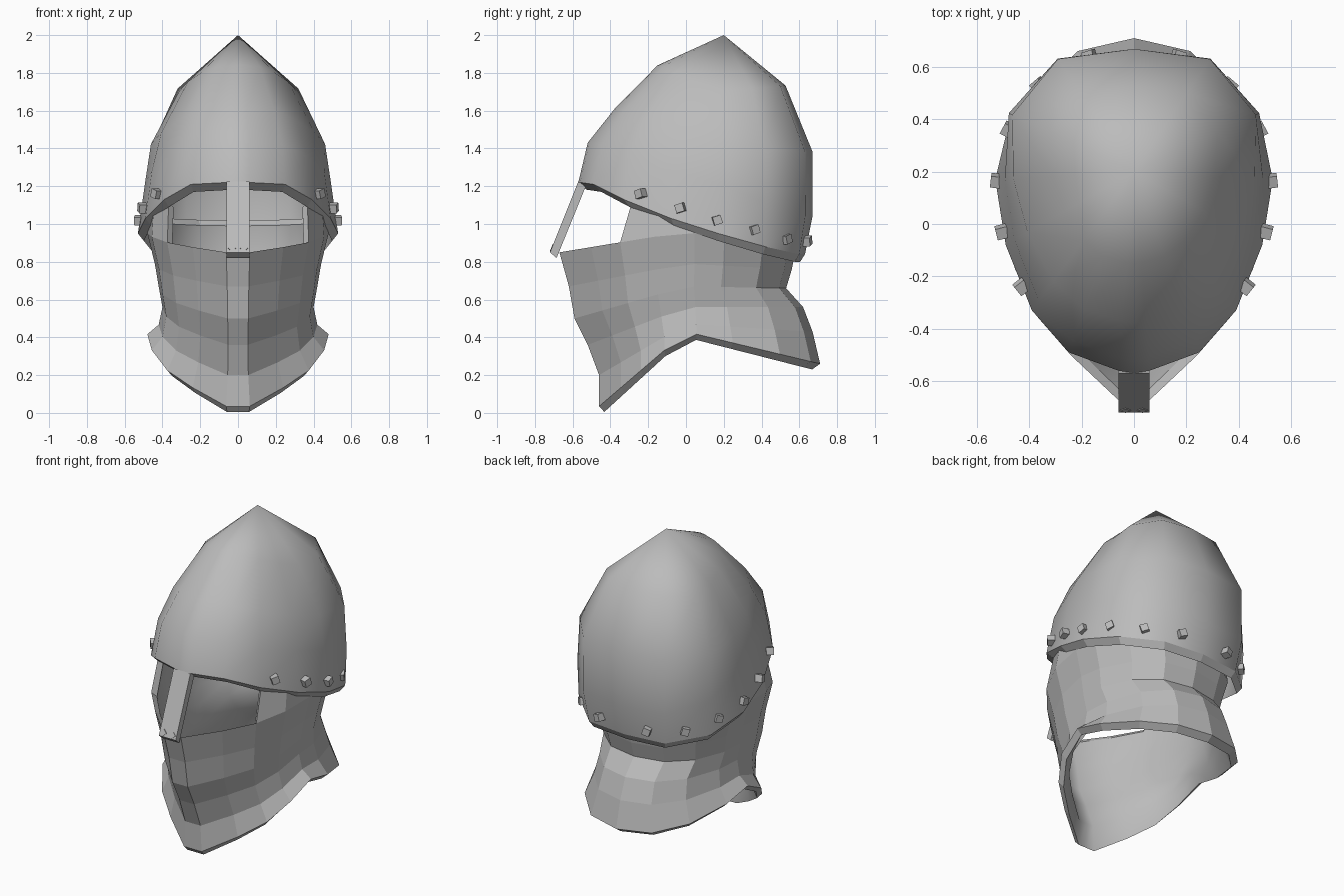
import bpy, bmesh, math
from mathutils import Vector, Matrix

cube = bpy.data.objects.get("Cube")
if cube:
    bpy.data.objects.remove(cube)

steel = bpy.data.materials.new("grey_steel")
steel.use_nodes = True
steel.diffuse_color = (0.5, 0.5, 0.5, 1)
steel.node_tree.nodes["Principled BSDF"].inputs["Base Color"].default_value = steel.diffuse_color


def lerp(a, b, t):
    return a + (b - a) * t


def finish(name, bm):
    bmesh.ops.recalc_face_normals(bm, faces=bm.faces)
    mesh = bpy.data.meshes.new(name)
    bm.to_mesh(mesh)
    bm.free()
    mesh.materials.append(steel)
    obj = bpy.data.objects.new(name, mesh)
    bpy.context.collection.objects.link(obj)
    return obj


def around(half):
    """Mirror a front-to-back half outline into a closed ring."""
    return half + [(-x, y, z) for x, y, z in half[-2:0:-1]]


def shell(name, rings, keep, inner, smooth, apex=None):
    """Loft rings into a wall with thickness; the inner wall is always smooth."""
    bm = bmesh.new()
    n = len(rings[0])
    outer = [[bm.verts.new(p) for p in ring] for ring in rings]
    for r in range(len(rings) - 1):
        for i in range(n):
            j = (i + 1) % n
            if keep(r, i, j):
                bm.faces.new((outer[r][i], outer[r][j], outer[r + 1][j], outer[r + 1][i]))
    if apex:
        tip = bm.verts.new(apex)
        for i in range(n):
            bm.faces.new((outer[-1][i], outer[-1][(i + 1) % n], tip))
    bmesh.ops.delete(bm, geom=[v for v in bm.verts if not v.link_faces], context='VERTS')
    faces, border = list(bm.faces), [e for e in bm.edges if e.is_boundary]
    twin = {v: bm.verts.new(inner(v.co)) for v in list(bm.verts)}
    for f in faces:
        f.smooth = smooth
        bm.faces.new([twin[v] for v in reversed(f.verts)]).smooth = True
    for e in border:
        a, b = e.verts
        bm.faces.new((a, b, twin[b], twin[a])).smooth = False
        e.smooth = False
        bm.edges.get((twin[a], twin[b])).smooth = False
    return finish(name, bm)


# Pointed skull: rim outline, then meridian bulge for front, side and back
rim = [(0, -.57, 1.22), (.06, -.56, 1.22), (.25, -.49, 1.21), (.39, -.33, 1.13),
       (.49, -.08, 1.03), (.53, .17, .95), (.47, .42, .88), (.27, .6, .84), (0, .63, .84)]
tip = Vector((0, .2, 2))
# (reach, drop) pairs from the rim upward
bulge = [((.935, .73), (.93, .75), (1.09, .83)),
         ((.75, .5), (.87, .55), (1.09, .53)),
         ((.455, .205), (.585, .28), (.76, .23))]


def skull_point(p, level):
    front, side, back = level
    a, b, t = (front, side, (p[1] + .57) / .74) if p[1] < .17 else (side, back, (p[1] - .17) / .46)
    reach, drop = (lerp(a[k], b[k], t) for k in (0, 1))
    return (p[0] * reach, lerp(tip.y, p[1], reach), lerp(tip.z, p[2], drop))


skull_rings = [around(rim)] + [around([skull_point(p, lv) for p in rim]) for lv in bulge]
shell("helmet_skull", skull_rings, lambda r, i, j: True,
      lambda c: (c.x * .94, lerp(tip.y, c.y, .94), c.z - .04), True, tip)

# Neck and face guard: one plan shape, stretched for every ring
plan = [(0, -1), (.13, -1), (.5, -.75), (.78, -.52), (.95, -.25), (1, .08),
        (.97, .35), (.78, .7), (.45, .93), (0, 1)]
# half width, front reach, back reach, height at front, side, back
guard = [(.48, .46, .71, .035, .43, .26),
         (.42, .46, .67, .20, .47, .43),
         (.40, .52, .62, .36, .56, .56),
         (.42, .59, .53, .50, .67, .66),
         (.44, .62, .56, .67, .79, .76),
         (.48, .67, .58, .85, .96, .86),
         (.47, .55, .56, 1.18, 1.05, 1.02)]


def guard_ring(w, yf, yb, zf, zs, zb):
    return around([(u * w, v * (yf if v < 0 else yb),
                    lerp(zs, zf if v < 0 else zb, abs(v))) for u, v in plan])


guard_rings = [guard_ring(*g) for g in guard]
count = len(guard_rings[0])


def beside_eyes(r, i, j):
    """The top course leaves the eye openings free."""
    return r < len(guard) - 2 or min(i, j, count - i, count - j) >= 3 or (i > 3 and 0 < j < count - 2)


shell("neck_guard", guard_rings, beside_eyes,
      lambda c: (c.x * .93, c.y * .94, c.z - .03), False)

# Nose bar, a slanted profile extruded sideways
bm = bmesh.new()
profile = [(-.57, 1.225), (-.72, .85), (-.685, .82), (-.53, 1.2)]
sides = [[bm.verts.new((s * .06, y, z)) for y, z in profile] for s in (-1, 1)]
for s in sides:
    bm.faces.new(s)
for k in range(4):
    m = (k + 1) % 4
    bm.faces.new((sides[0][k], sides[0][m], sides[1][m], sides[1][k]))
finish("nose_bar", bm)


# Square rivets along the rim and at the foot of the nose bar
def rivet(name, place, facing, size, spin):
    bm = bmesh.new()
    turn = Vector(facing).to_track_quat('Z', 'Y').to_matrix().to_4x4()
    bmesh.ops.create_cube(bm, size=size, matrix=Matrix.Translation(place) @ turn
                          @ Matrix.Rotation(spin, 4, 'Z'))
    finish(name, bm)


spots = [(.43, -.24, 1.16), (.505, -.03, 1.085), (.525, .165, 1.02),
         (.48, .36, .97), (.365, .53, .92), (.17, .64, .91)]
for s, label in ((1, "left"), (-1, "right")):
    for k, (x, y, z) in enumerate(spots):
        rivet(f"{label}_rim_rivet_{k + 1}", (s * x, y, z), (s * x, y - .1, 0), .045, s * .3)
    rivet(f"{label}_nose_rivet", (s * .032, -.7, .868), (0, -1, .4), .03, math.pi / 4)
